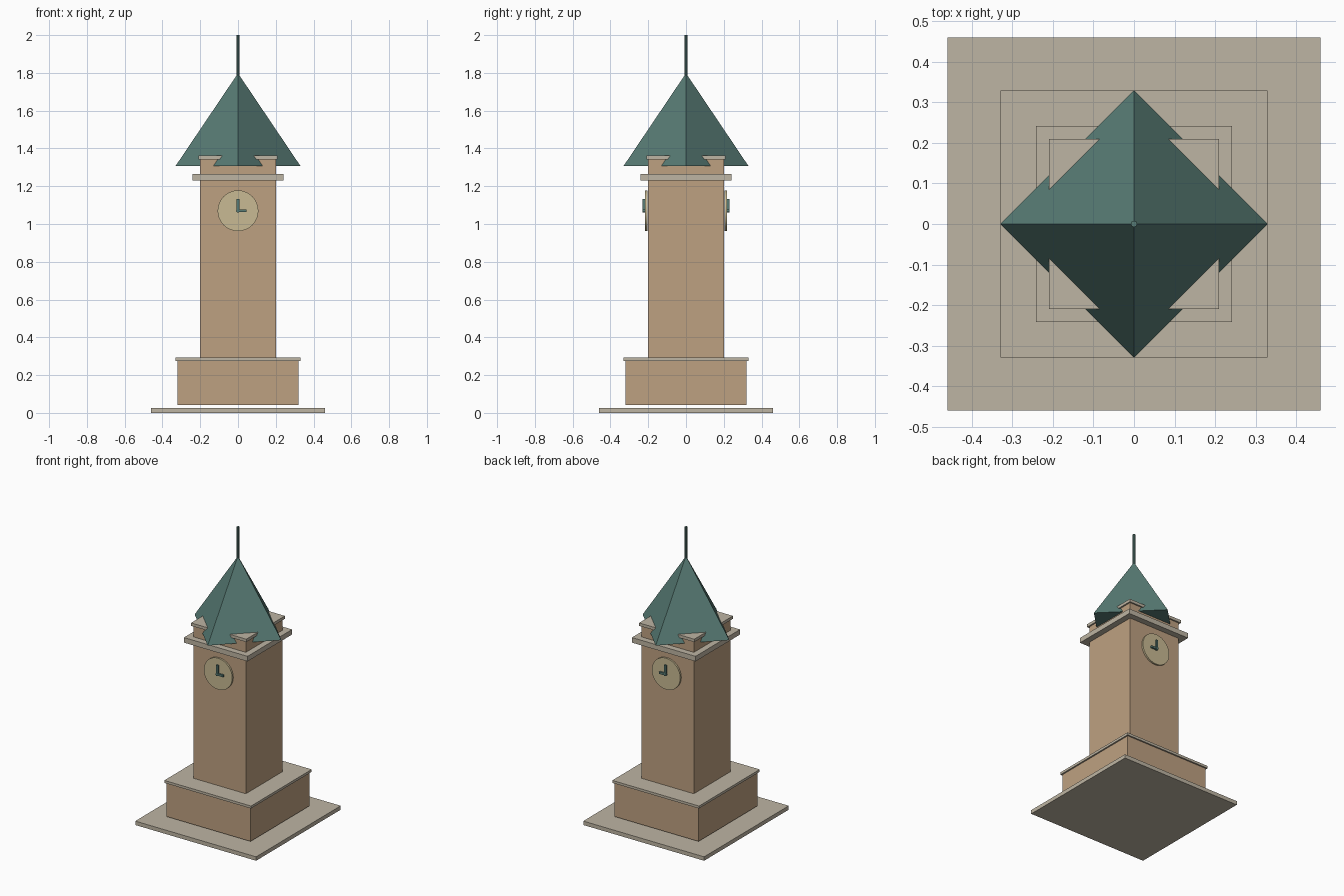
import bpy
from math import pi

default = bpy.data.objects.get("Cube")
if default:
    bpy.data.objects.remove(default, do_unlink=True)


def linear(v):
    v /= 255
    return v / 12.92 if v <= 0.04045 else ((v + 0.055) / 1.055) ** 2.4


def material(name, *rgb):
    m = bpy.data.materials.new(name)
    colour = [linear(v) for v in rgb] + [1]
    m.diffuse_color = colour
    m.use_nodes = True
    m.node_tree.nodes["Principled BSDF"].inputs["Base Color"].default_value = colour
    return m


brick = material("tan brick", 190, 161, 129)
stone = material("grey stone", 190, 181, 163)
copper = material("green copper", 88, 124, 117)
dial = material("cream dial", 200, 186, 147)


def finish(name, mat):
    obj = bpy.context.object
    obj.name = name
    obj.data.materials.append(mat)
    return obj


def box(name, mat, x, y, z):
    """Box from (low, high) ranges on each axis."""
    ranges = (x, y, z)
    bpy.ops.mesh.primitive_cube_add(size=1, location=[(a + b) / 2 for a, b in ranges])
    obj = finish(name, mat)
    obj.scale = [b - a for a, b in ranges]
    bpy.ops.object.transform_apply(location=False, rotation=False, scale=True)
    return obj


def slab(name, mat, half, low, high):
    return box(name, mat, (-half, half), (-half, half), (low, high))


# Square tiers of the tower
slab("ground_slab", stone, 0.46, 0, 0.027)
slab("base_block", brick, 0.32, 0.042, 0.275)
slab("base_cap", stone, 0.33, 0.275, 0.292)
slab("shaft", brick, 0.2, 0.292, 1.23)
slab("cornice", stone, 0.242, 1.23, 1.265)
slab("parapet", brick, 0.2, 1.265, 1.342)
slab("parapet_cap", stone, 0.21, 1.342, 1.362)

# Pyramid roof, its corners over the middle of each wall
bpy.ops.mesh.primitive_cone_add(vertices=4, radius1=0.33, depth=0.49, location=(0, 0, 1.553))
finish("roof", copper)

# Finial
bpy.ops.mesh.primitive_cylinder_add(vertices=8, radius=0.008, depth=0.22, location=(0, 0, 1.89))
finish("finial", copper)

# Clocks, mirrored front to back
clock_z = 1.07
for side, s in (("front", -1), ("back", 1)):
    bpy.ops.mesh.primitive_cylinder_add(vertices=32, radius=0.108, depth=0.012,
                                        location=(0, s * 0.211, clock_z), rotation=(pi / 2, 0, 0))
    finish(side + "_dial", dial)
    bpy.ops.object.shade_smooth_by_angle()
    depth = sorted((s * 0.217, s * 0.229))
    box(side + "_minute_hand", copper, (-0.007, 0.007), depth, (clock_z - 0.007, 1.133))
    box(side + "_hour_hand", copper, (-0.007, 0.045), depth, (clock_z - 0.007, clock_z + 0.007))
    bpy.ops.mesh.primitive_cylinder_add(vertices=12, radius=0.01, depth=0.014,
                                        location=(0, s * 0.224, clock_z), rotation=(pi / 2, 0, 0))
    finish(side + "_hand_hub", copper)
